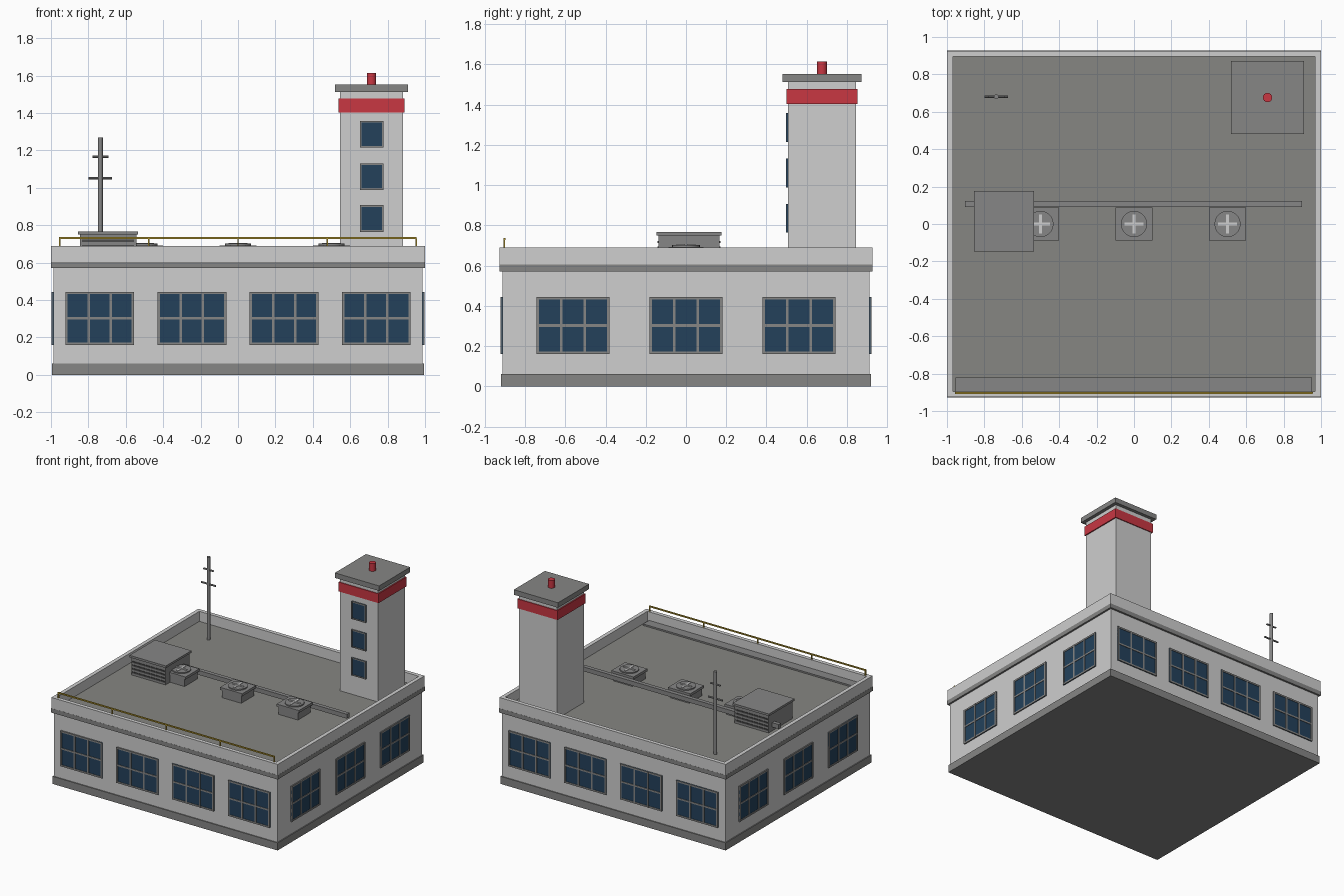
import bpy
import math

cube = bpy.data.objects.get("Cube")
if cube:
    bpy.data.objects.remove(cube, do_unlink=True)


def material(name, r, g, b):
    m = bpy.data.materials.new(name)
    m.use_nodes = True
    m.diffuse_color = (r, g, b, 1)
    m.node_tree.nodes["Principled BSDF"].inputs["Base Color"].default_value = (r, g, b, 1)
    return m


WALL = material("light grey wall", 0.62, 0.62, 0.62)
TRIM = material("grey trim", 0.24, 0.24, 0.235)
ROOF = material("grey roof", 0.24, 0.24, 0.225)
METAL = material("grey metal", 0.24, 0.24, 0.24)
DARK = material("dark louver", 0.07, 0.07, 0.07)
GLASS = material("blue glass", 0.017, 0.053, 0.105)
RED = material("signal red", 0.58, 0.038, 0.055)
YELLOW = material("railing yellow", 0.45, 0.31, 0.03)


def mesh_object(name, verts, faces, mat):
    me = bpy.data.meshes.new(name)
    me.from_pydata(verts, [], faces)
    me.materials.append(mat)
    ob = bpy.data.objects.new(name, me)
    bpy.context.collection.objects.link(ob)
    return ob


BOX_FACES = [(0, 1, 3, 2), (4, 6, 7, 5), (0, 4, 5, 1),
             (2, 3, 7, 6), (0, 2, 6, 4), (1, 5, 7, 3)]


def box(name, x, y, z, mat, parent=None):
    """Box from (min, max) ranges on each axis."""
    verts = [(a, b, c) for a in x for b in y for c in z]
    ob = mesh_object(name, verts, BOX_FACES, mat)
    ob.parent = parent
    return ob


def around(c, half):
    return (c - half, c + half)


def block(name, cx, cy, hx, hy, z, mat):
    return box(name, around(cx, hx), around(cy, hy), z, mat)


def rod(name, loc, radius, length, mat, rot=(0, 0, 0), sides=16):
    bpy.ops.mesh.primitive_cylinder_add(vertices=sides, radius=radius, depth=length,
                                        location=loc, rotation=rot)
    ob = bpy.context.object
    ob.name = name
    ob.data.materials.append(mat)
    bpy.ops.object.shade_smooth_by_angle()
    return ob


def ring(name, hx, hy, t, z, mat):
    """Rectangular wall ring of thickness t."""
    verts = [(sx * (hx - d), sy * (hy - d), h) for h in z for d in (0, t)
             for sx, sy in ((-1, -1), (1, -1), (1, 1), (-1, 1))]
    faces = []
    for i in range(4):
        j = (i + 1) % 4
        faces += [(i, j, 8 + j, 8 + i), (4 + j, 4 + i, 12 + i, 12 + j),
                  (8 + i, 8 + j, 12 + j, 12 + i), (j, i, 4 + i, 4 + j)]
    return mesh_object(name, verts, faces, mat)


def window(name, x, y, z, angle, w, h, cols, rows, bar):
    """Glazed panel with frame and mullions, facing -y before rotation."""
    root = bpy.data.objects.new(name, None)
    bpy.context.collection.objects.link(root)
    root.location = (x, y, z)
    root.rotation_euler.z = angle
    box(name + "_glass", (-w / 2, w / 2), (-0.006, 0.003), (-h / 2, h / 2), GLASS, root)
    for i in range(cols + 1):
        c = (w - bar) * (i / cols - 0.5)
        box(name + "_upright", around(c, bar / 2), (-0.01, 0), (-h / 2, h / 2), TRIM, root)
    for i in range(rows + 1):
        c = (h - bar) * (i / rows - 0.5)
        box(name + "_rail", (-w / 2, w / 2), (-0.0095, 0), around(c, bar / 2), TRIM, root)


# Main building shell
BX, BY = 0.986, 0.912
ROOF_Z = 0.61
block("base_plinth", 0, 0, 0.994, 0.92, (0, 0.06), TRIM)
block("main_walls", 0, 0, BX, BY, (0.03, 0.59), WALL)
block("cornice_band", 0, 0, 1.0, 0.927, (0.57, 0.604), TRIM)
block("roof_deck", 0, 0, 0.975, 0.902, (0.60, ROOF_Z), ROOF)
ring("parapet", 0.999, 0.926, 0.031, (0.604, 0.69), WALL)

# Wall windows on all four sides
for side in (-1, 1):
    for i in range(4):
        window("long_side_window", (i - 1.5) * 0.493, side * BY, 0.302,
               0 if side < 0 else math.pi, 0.368, 0.284, 3, 2, 0.013)
    for i in range(3):
        window("short_side_window", side * BX, (i - 1) * 0.562, 0.302,
               side * math.pi / 2, 0.364, 0.284, 3, 2, 0.013)

# Tower
TX, TY = 0.714, 0.676
block("tower_shaft", TX, TY, 0.168, 0.17, (0.60, 1.515), WALL)
block("tower_red_band", TX, TY, 0.177, 0.177, (1.403, 1.477), RED)
block("tower_cap", TX, TY, 0.195, 0.196, (1.513, 1.553), TRIM)
rod("beacon", (TX, TY, 1.583), 0.025, 0.064, RED)
for z in (0.836, 1.06, 1.286):
    window("tower_window", 0.715, TY - 0.17, z, 0, 0.126, 0.142, 1, 1, 0.009)

# Antenna mast with crossbars
AX, AY = -0.736, 0.68
rod("antenna_mast", (AX, AY, 0.935), 0.013, 0.67, METAL, sides=12)
for z, half in ((1.052, 0.063), (1.166, 0.043)):
    rod("antenna_crossbar", (AX, AY, z), 0.007, half * 2, METAL, (0, math.pi / 2, 0), 10)

# Roof fans
for x in (-0.5, 0, 0.5):
    block("fan_housing", x, 0, 0.085, 0.08, (ROOF_Z, 0.675), METAL)
    block("fan_lid", x, 0, 0.098, 0.087, (0.672, 0.692), METAL)
    rod("fan_disc", (x, 0, 0.695), 0.07, 0.012, METAL, sides=20)
    block("fan_blade", x, 0, 0.05, 0.007, (0.70, 0.706), WALL)
    block("fan_cross_blade", x, 0, 0.007, 0.05, (0.70, 0.705), WALL)

# Cooling unit with louvers front and back
CX, CY = -0.695, 0.015
block("cooling_unit", CX, CY, 0.151, 0.152, (ROOF_Z, 0.752), METAL)
block("cooling_unit_lid", CX, CY, 0.16, 0.161, (0.75, 0.767), METAL)
for side in (-1, 1):
    for i in range(4):
        block("louver", CX, CY + side * 0.152, 0.14, 0.004,
              around(0.633 + i * 0.028, 0.006), DARK)

# Roof duct, front walkway
box("roof_duct", (-0.903, 0.899), (0.09, 0.122), (0.64, 0.675), METAL)
box("front_walkway", (-0.955, 0.953), (-0.897, -0.82), (ROOF_Z, 0.622), METAL)

# Yellow safety railing
box("railing_bar", (-0.957, 0.955), around(-0.903, 0.005), (0.726, 0.736), YELLOW)
for i in range(5):
    block("railing_post", (i - 2) * 0.476, -0.903, 0.004, 0.004, (0.67, 0.73), YELLOW)
